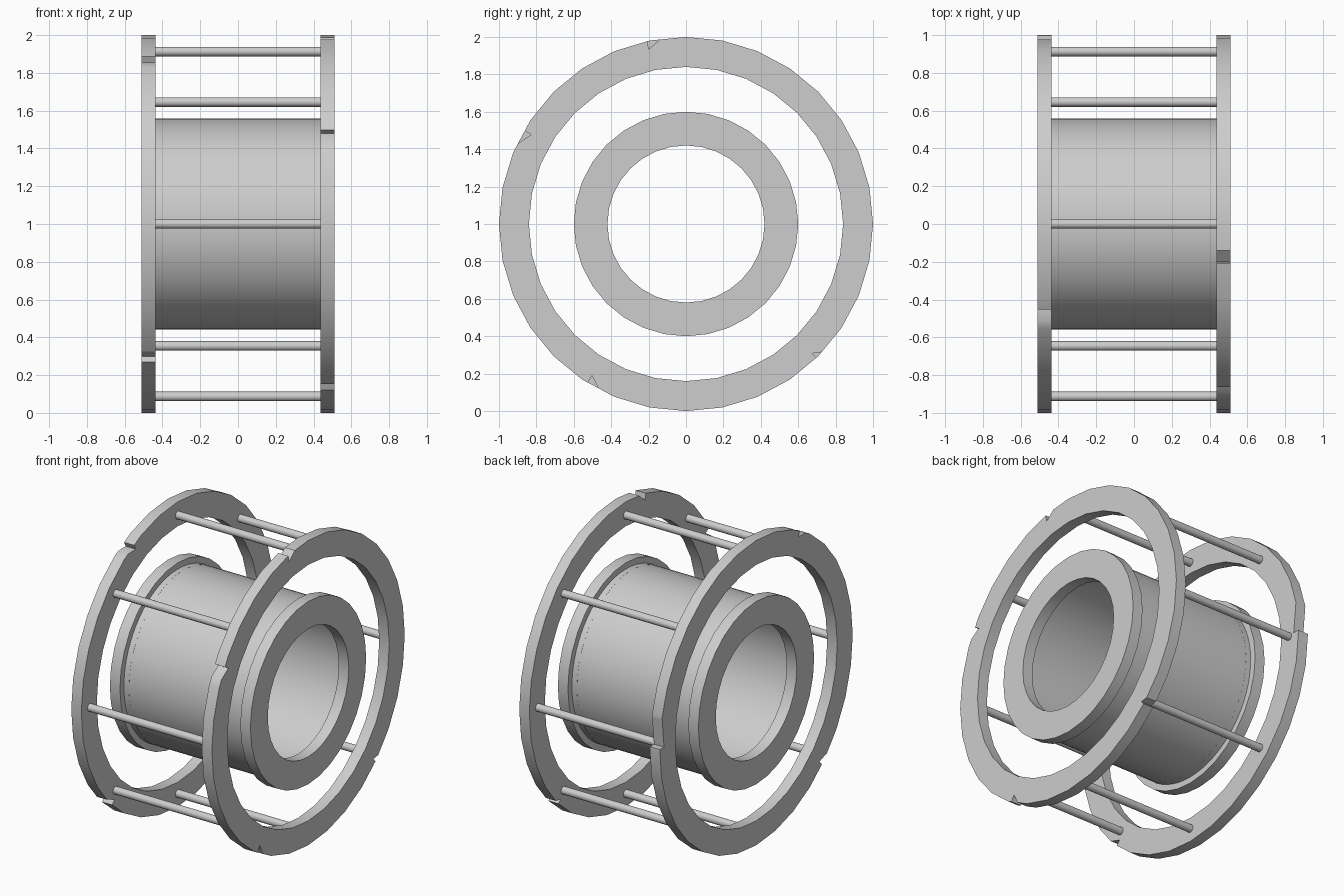
import bpy, bmesh
from math import sin, cos, radians, pi
from mathutils import Vector

if "Cube" in bpy.data.objects:
    bpy.data.objects.remove(bpy.data.objects["Cube"], do_unlink=True)

AXIS_Z = 1.0
RING_IN, RING_OUT = 0.437, 0.51

grey = bpy.data.materials.new("plain_grey")
grey.use_nodes = True
grey.diffuse_color = (0.61, 0.61, 0.61, 1)
grey.node_tree.nodes["Principled BSDF"].inputs["Base Color"].default_value = (0.61, 0.61, 0.61, 1)


def polar(x, r, a):
    """Point at angle a around the wheel axis, measured from the top towards the front."""
    return Vector((x, -r * sin(a), AXIS_Z + r * cos(a)))


def finish(name, bm):
    bmesh.ops.recalc_face_normals(bm, faces=bm.faces)
    mesh = bpy.data.meshes.new(name)
    bm.to_mesh(mesh)
    bm.free()
    mesh.materials.append(grey)
    obj = bpy.data.objects.new(name, mesh)
    bpy.context.collection.objects.link(obj)
    return obj


def smooth(obj):
    bpy.ops.object.select_all(action="DESELECT")
    obj.select_set(True)
    bpy.context.view_layer.objects.active = obj
    bpy.ops.object.shade_smooth_by_angle(angle=radians(30))


def tube(name, x0, x1, r_out, r_in, sides):
    """Hollow ring with a rectangular section around the axis."""
    bm = bmesh.new()
    loops = []
    for i in range(sides):
        a = 2 * pi * i / sides
        loops.append([bm.verts.new(polar(x, r, a))
                      for x, r in ((x0, r_in), (x0, r_out), (x1, r_out), (x1, r_in))])
    for i in range(sides):
        p, q = loops[i], loops[(i + 1) % sides]
        for k in range(4):
            n = (k + 1) % 4
            bm.faces.new((p[k], p[n], q[n], q[k]))
    return finish(name, bm)


def cut_notch(ring, x, steep, gentle, tip_r):
    """Cut a sawtooth notch through the rim, with a steep wall and a sloping ramp."""
    tip = polar(0, tip_r, radians(steep))
    ramp = tip + (polar(0, 0.993, radians(gentle)) - tip) * 1.6
    wall = polar(0, 1.05, radians(steep))
    bm = bmesh.new()
    ends = [[bm.verts.new(p + Vector((x + dx, 0, 0))) for p in (tip, ramp, wall)]
            for dx in (-0.1, 0.1)]
    bm.faces.new(ends[0])
    bm.faces.new(ends[1])
    for k in range(3):
        n = (k + 1) % 3
        bm.faces.new((ends[0][k], ends[0][n], ends[1][n], ends[1][k]))
    cutter = finish("notch_cutter", bm)
    cutter.hide_render = True
    mod = ring.modifiers.new("notch", "BOOLEAN")
    mod.operation = "DIFFERENCE"
    mod.solver = "EXACT"
    mod.object = cutter
    bpy.context.view_layer.objects.active = ring
    bpy.ops.object.modifier_apply(modifier=mod.name)
    bpy.data.objects.remove(cutter, do_unlink=True)


# Notches per rim: steep wall angle, ramp end angle, depth radius
notches = {
    "left": [(12, 8.3, 0.956), (60, 64, 0.956), (148.2, 151.7, 0.953), (224.3, 226.3, 0.967)],
    "right": [(27, 30.7, 0.96), (137, 133, 0.96), (270.5, 281, 0.956)],
}

# Outer rims, hub flanges and collars at both ends
for side, s in (("left", 1), ("right", -1)):
    rim = tube(side + "_outer_rim", s * RING_IN, s * RING_OUT, 1.0, 0.84, 32)
    for steep, gentle, depth in notches[side]:
        cut_notch(rim, s * (RING_IN + RING_OUT) / 2, steep, gentle, depth)
    smooth(rim)
    smooth(tube(side + "_hub_flange", s * RING_IN, s * RING_OUT, 0.6, 0.42, 32))
    smooth(tube(side + "_hub_collar", s * 0.4, s * RING_IN, 0.5585, 0.53, 64))

# Thin-walled central drum
smooth(tube("drum", -RING_IN, RING_IN, 0.558, 0.52, 64))

# Tie rods joining the rims
for i in range(8):
    c = polar(0, 0.913, i * pi / 4)
    bm = bmesh.new()
    bmesh.ops.create_cone(bm, cap_ends=True, segments=16, radius1=0.025, radius2=0.025,
                          depth=2 * RING_IN + 0.02)
    for v in bm.verts:
        v.co = c + Vector((v.co.z, v.co.x, v.co.y))
    smooth(finish("tie_rod_%d" % (i + 1), bm))
